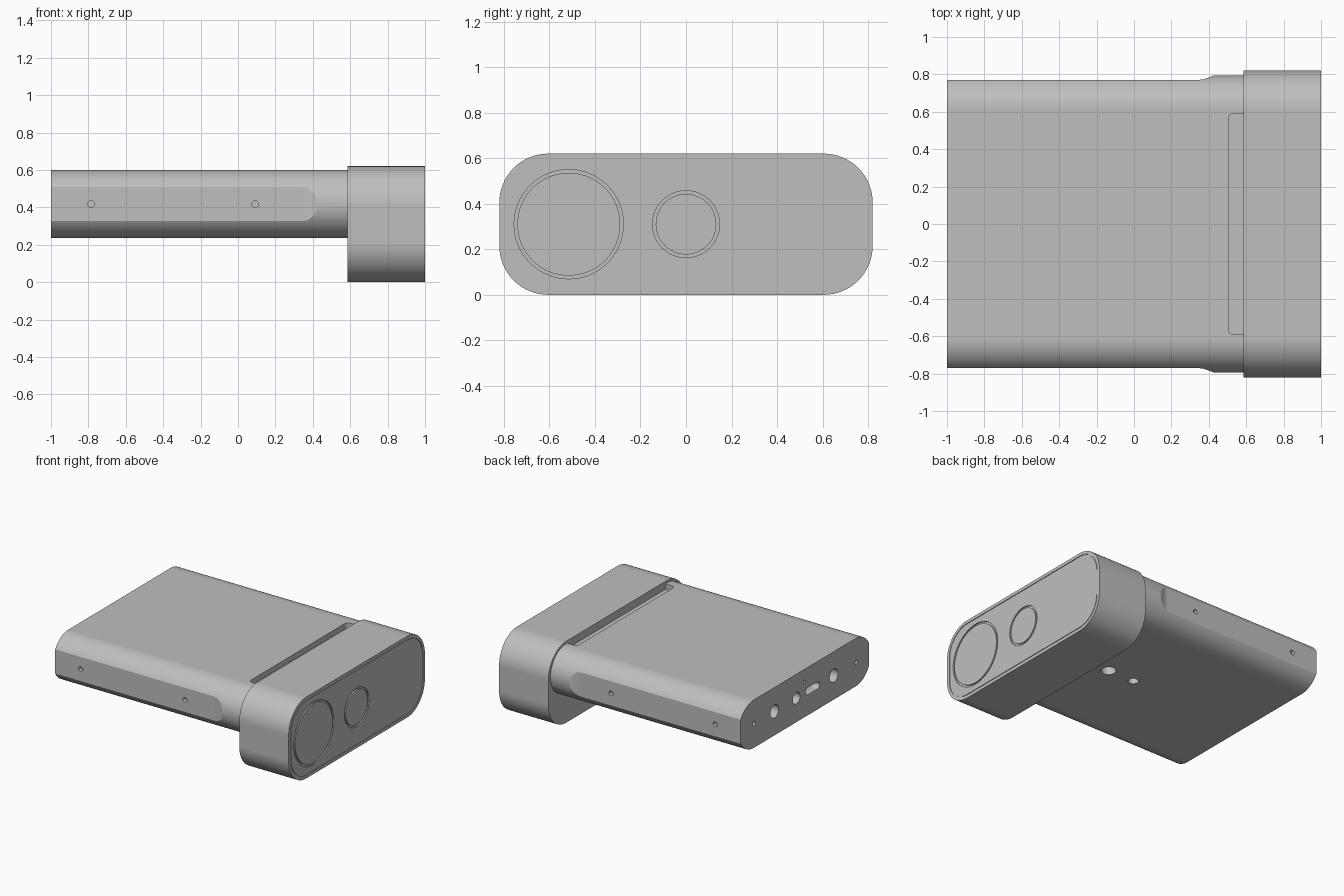
import bpy
import bmesh
import math

cube = bpy.data.objects.get("Cube")
if cube:
    bpy.data.objects.remove(cube, do_unlink=True)

grey = bpy.data.materials.new("plain_grey")
grey.use_nodes = True
COLOR = (0.52, 0.52, 0.52, 1)
grey.diffuse_color = COLOR
grey.node_tree.nodes["Principled BSDF"].inputs["Base Color"].default_value = COLOR

MID = 0.4175          # height of the body's centre line
HEAD_MID = 0.31       # height of the head's centre line


def rounded(cu, cv, hu, hv, r, steps=16):
    """Rounded rectangle outline; a circle when r equals both half sizes."""
    pts = []
    for k, (su, sv) in enumerate(((1, 1), (-1, 1), (-1, -1), (1, -1))):
        for i in range(steps + 1):
            a = (k + i / steps) * math.pi / 2
            p = (cu + su * (hu - r) + r * math.cos(a),
                 cv + sv * (hv - r) + r * math.sin(a))
            if not pts or math.dist(p, pts[-1]) > 1e-5:
                pts.append(p)
    if math.dist(pts[0], pts[-1]) < 1e-5:
        pts.pop()
    return pts


def circle(cu, cv, r):
    return rounded(cu, cv, r, r, r, 10)


def prism(name, outline, axis, start, end):
    """Extrude an outline along the x, y or z axis."""
    place = {"x": lambda u, v, a: (a, u, v),
             "y": lambda u, v, a: (u, a, v),
             "z": lambda u, v, a: (u, v, a)}[axis]
    bm = bmesh.new()
    rings = [[bm.verts.new(place(u, v, a)) for u, v in outline] for a in (start, end)]
    n = len(outline)
    for i in range(n):
        j = (i + 1) % n
        bm.faces.new((rings[0][i], rings[0][j], rings[1][j], rings[1][i]))
    bm.faces.new(rings[0])
    bm.faces.new(rings[1])
    bmesh.ops.recalc_face_normals(bm, faces=bm.faces)
    mesh = bpy.data.meshes.new(name)
    bm.to_mesh(mesh)
    bm.free()
    mesh.materials.append(grey)
    obj = bpy.data.objects.new(name, mesh)
    bpy.context.collection.objects.link(obj)
    return obj


def activate(obj):
    bpy.ops.object.select_all(action="DESELECT")
    obj.select_set(True)
    bpy.context.view_layer.objects.active = obj


def cut(target, cutter):
    """Subtract the cutter from the target and discard it."""
    cutter.hide_render = True
    mod = target.modifiers.new("cut", "BOOLEAN")
    mod.operation = "DIFFERENCE"
    mod.solver = "EXACT"
    mod.object = cutter
    activate(target)
    bpy.ops.object.modifier_apply(modifier=mod.name)
    bpy.data.objects.remove(cutter, do_unlink=True)


def groove(target, outer, inner, depth):
    """Shallow closed groove in the head's face."""
    ring = prism("groove_cutter", outer, "x", 1 - depth, 1.1)
    cut(ring, prism("groove_core", inner, "x", 0.9, 1.2))
    cut(target, ring)


def finish(obj):
    activate(obj)
    bpy.ops.object.shade_smooth_by_angle(angle=math.radians(25))
    mod = obj.modifiers.new("even_shading", "WEIGHTED_NORMAL")
    mod.keep_sharp = True


# Main body: a stadium section along x
body = prism("body", rounded(0, MID, 0.795, 0.1825, 0.1825), "x", -1, 0.6)

# Flattened sides that sweep out to full width near the head, with two holes each
for side in (-1, 1):
    edge = [(-1.1, 0.77), (0.34, 0.77), (0.37, 0.773), (0.4, 0.783),
            (0.425, 0.794), (0.44, 0.8), (0.44, 1), (-1.1, 1)]
    flat = [(x, side * y) for x, y in edge]
    cut(body, prism("side_cutter", flat, "z", 0, 1))
    for x in (-0.785, 0.092):
        cut(body, prism("side_hole", circle(x, MID, 0.018), "y", side * 0.74, side * 0.9))

# Shallow recess on top beside the head
cut(body, prism("top_recess", rounded(0.605, 0, 0.1, 0.59, 0.025, 6), "z", 0.56, 0.7))

# Connectors and pinholes on the rear end
for y, radius in ((0.61, 0.016), (0.364, 0.05), (0.1, 0.044), (-0.35, 0.05), (-0.62, 0.016)):
    cut(body, prism("end_port", circle(y, MID, radius), "x", -1.1, -0.92))
cut(body, prism("slot_port", rounded(-0.095, MID, 0.085, 0.027, 0.026, 6), "x", -1.1, -0.92))
cut(body, prism("indicator_hole", circle(0.005, 0.505, 0.012), "x", -1.1, -0.98))

# Mounting holes underneath
for x, radius in ((0.23, 0.052), (0.007, 0.036)):
    cut(body, prism("mount_hole", circle(x, 0, radius), "z", 0.1, 0.33))
finish(body)

# Head block with a panel seam and two round windows on its face
head = prism("head", rounded(0, HEAD_MID, 0.82, 0.31, 0.215), "x", 0.585, 1)
groove(head, rounded(0, HEAD_MID, 0.796, 0.286, 0.191),
       rounded(0, HEAD_MID, 0.791, 0.281, 0.186), 0.005)
for y, radius in ((-0.515, 0.24), (0, 0.147)):
    groove(head, rounded(y, HEAD_MID, radius, radius, radius),
           rounded(y, HEAD_MID, radius - 0.014, radius - 0.014, radius - 0.014), 0.01)
finish(head)
